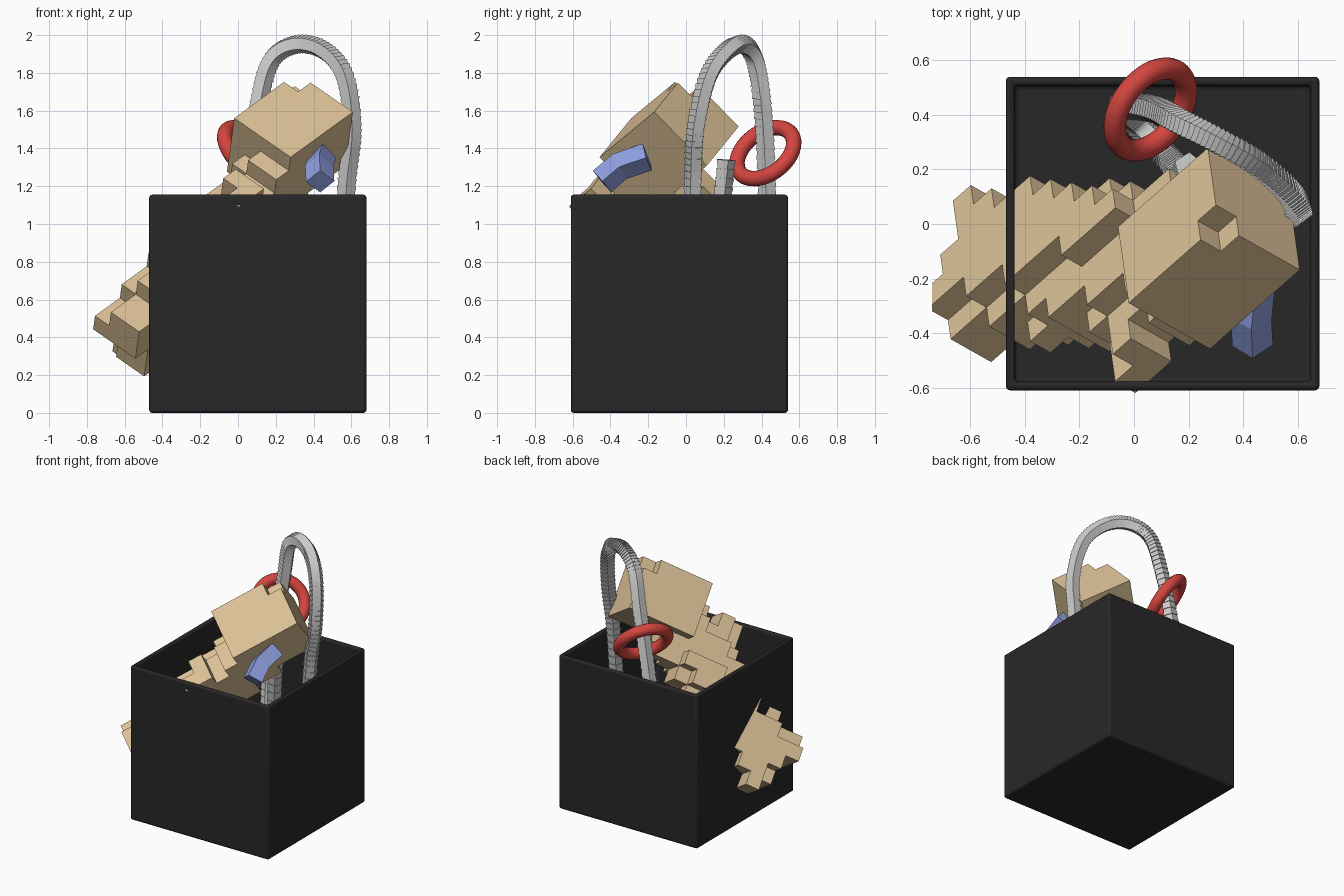
import bpy, bmesh, math
from mathutils import Vector as V

if "Cube" in bpy.data.objects:
    bpy.data.objects.remove(bpy.data.objects["Cube"])


def material(name, rgb):
    m = bpy.data.materials.new(name)
    m.diffuse_color = (*rgb, 1)
    m.use_nodes = True
    m.node_tree.nodes["Principled BSDF"].inputs["Base Color"].default_value = m.diffuse_color
    return m


def finish(bm, name, mat=None):
    bmesh.ops.recalc_face_normals(bm, faces=bm.faces)
    me = bpy.data.meshes.new(name)
    bm.to_mesh(me)
    bm.free()
    ob = bpy.data.objects.new(name, me)
    bpy.context.collection.objects.link(ob)
    if mat:
        me.materials.append(mat)
    return ob


def smooth_path(pts, n):
    """Catmull-Rom curve through the points."""
    p = [V(q) for q in pts]
    p = [2 * p[0] - p[1]] + p + [2 * p[-1] - p[-2]]
    out = []
    for i in range(1, len(p) - 2):
        a, b, c, d = p[i - 1:i + 3]
        for k in range(n):
            t = k / n
            out.append(0.5 * (2 * b + (c - a) * t + (2 * a - 5 * b + 4 * c - d) * t * t
                              + (3 * b - a - 3 * c + d) * t ** 3))
    return out + [p[-2]]


def sweep(name, path, radius, sides, mat=None, steps=0.0):
    """Sweep a polygon along a path; steps gives overlapping ridges."""
    bm = bmesh.new()
    rings = []
    ref = V((0.58, -0.81, 0.05))
    for i, p in enumerate(path):
        t = (path[min(i + 1, len(path) - 1)] - path[max(i - 1, 0)]).normalized()
        ref = (ref - t * ref.dot(t)).normalized()
        side = t.cross(ref)
        for r in ([radius, radius - steps] if steps else [radius]):
            rings.append([bm.verts.new(p + r * (ref * math.cos(a) + side * math.sin(a)))
                          for a in [2 * math.pi * (k + .5) / sides for k in range(sides)]])
    for a, b in zip(rings, rings[1:]):
        for k in range(sides):
            j = (k + 1) % sides
            bm.faces.new((a[k], a[j], b[j], b[k]))
    bm.faces.new(rings[0])
    bm.faces.new(rings[-1])
    return finish(bm, name, mat)


dark = material("dark_bin", (0.022, 0.020, 0.021))
tan = material("tan_blocks", (0.72, 0.54, 0.31))
red = material("red_ring", (0.66, 0.06, 0.05))
blue = material("blue_block", (0.28, 0.35, 0.75))

# Open bin with thick walls and a rounded rim
bm = bmesh.new()
bmesh.ops.create_cube(bm, size=1)
for v in bm.verts:
    v.co = V((v.co.x * 1.15 + 0.105, v.co.y * 1.15 - 0.035, (v.co.z + .5) * 1.155))
top = max(bm.faces, key=lambda f: f.calc_center_median().z)
inner = bmesh.ops.inset_region(bm, faces=[top], thickness=0.045)
top.normal_update()
well = bmesh.ops.extrude_face_region(bm, geom=[top])
bmesh.ops.translate(bm, vec=(0, 0, -1.11),
                    verts=[g for g in well["geom"] if isinstance(g, bmesh.types.BMVert)])
if top.is_valid:
    bmesh.ops.delete(bm, geom=[top], context='FACES_ONLY')
box = finish(bm, "bin", dark)
bev = box.modifiers.new("round_edges", 'BEVEL')
bev.width = 0.02
bev.segments = 3
bpy.context.view_layer.objects.active = box
box.select_set(True)
bpy.ops.object.shade_smooth_by_angle(angle=math.radians(40))

# Toy built of cubes on a tilted grid: head, body and arm
S = 0.1
apex = V((0.31, 0.0, 1.80))
e1 = V((-.66, -.58, -.48)).normalized()
e2 = V((.77, -.40, -.50))
e2 = (e2 - e1 * e1.dot(e2)).normalized()
e3 = e1.cross(e2).normalized()
if e3.z > 0:
    e3 = -e3
axes = (e1, e2, e3)


def at(i, j, k):
    return apex + S * (e1 * i + e2 * j + e3 * k)


def in_limb(p, a, b, ry, rn):
    """Inside an elliptical rod from a to b."""
    a, b = V(a), V(b)
    d = b - a
    t = (p - a).dot(d) / d.length_squared
    if not 0 <= t <= 1:
        return False
    q = p - a - d * t
    w = V((0, 1, 0)) - d * (d.y / d.length_squared)
    qy = q.dot(w.normalized())
    return (qy / ry) ** 2 + (q.length_squared - qy * qy) / rn ** 2 < 1


cells = {(i, j, k) for i in range(5) for j in range(4) for k in range(4)} - {(0, 0, 0)}
for i in range(-5, 22):
    for j in range(-10, 12):
        for k in range(-8, 22):
            c = at(i + .5, j + .5, k + .5)
            if (in_limb(c, (0.2, -.13, 1.25), (-.60, -.18, .36), .26, .165)
                    or in_limb(c, (0.0, -.22, .9), (.03, -.50, 1.18), .10, .10)):
                cells.add((i, j, k))

bm = bmesh.new()
grid = {}


def corner(key):
    if key not in grid:
        grid[key] = bm.verts.new(at(*key))
    return grid[key]


for c in cells:
    for ax in range(3):
        for s in (0, 1):
            n = list(c)
            n[ax] += 2 * s - 1
            if tuple(n) in cells:
                continue
            u, w = (ax + 1) % 3, (ax + 2) % 3
            quad = []
            for du, dw in ((0, 0), (1, 0), (1, 1), (0, 1)):
                q = list(c)
                q[ax] += s
                q[u] += du
                q[w] += dw
                quad.append(corner(tuple(q)))
            bm.faces.new(quad)
finish(bm, "block_toy", tan)

# Red ring leaning on the bin's edge
normal = V((.64, -.47, .61))
bpy.ops.mesh.primitive_torus_add(major_radius=0.17, minor_radius=0.041, major_segments=48,
                                 minor_segments=16, location=(0.06, 0.42, 1.375),
                                 rotation=normal.to_track_quat('Z', 'Y').to_euler())
ring = bpy.context.object
ring.name = "ring"
ring.data.materials.append(red)
bpy.ops.object.shade_smooth()

# Ridged rope: loop over the top, with its loose tail inside the bin
rope = [(.53, .03, .15), (.55, .03, .7), (.575, .04, 1.2), (.605, .055, 1.5), (.565, .12, 1.78),
        (.45, .22, 1.92), (.30, .305, 1.95), (.17, .37, 1.86), (.10, .41, 1.6),
        (.02, .43, 1.2), (-.05, .43, .7), (.0, .38, .3), (.13, .24, .35),
        (.18, .18, .9), (.20, .21, 1.34)]
sweep("rope", smooth_path(rope, 9), 0.054, 5, steps=0.007)

# Blue arched block
arch = [V((.435, -.445, 1.225)), V((.43, -.35, 1.305)), V((.445, -.205, 1.355))]
sweep("arched_block", arch, 0.075, 4, blue)
